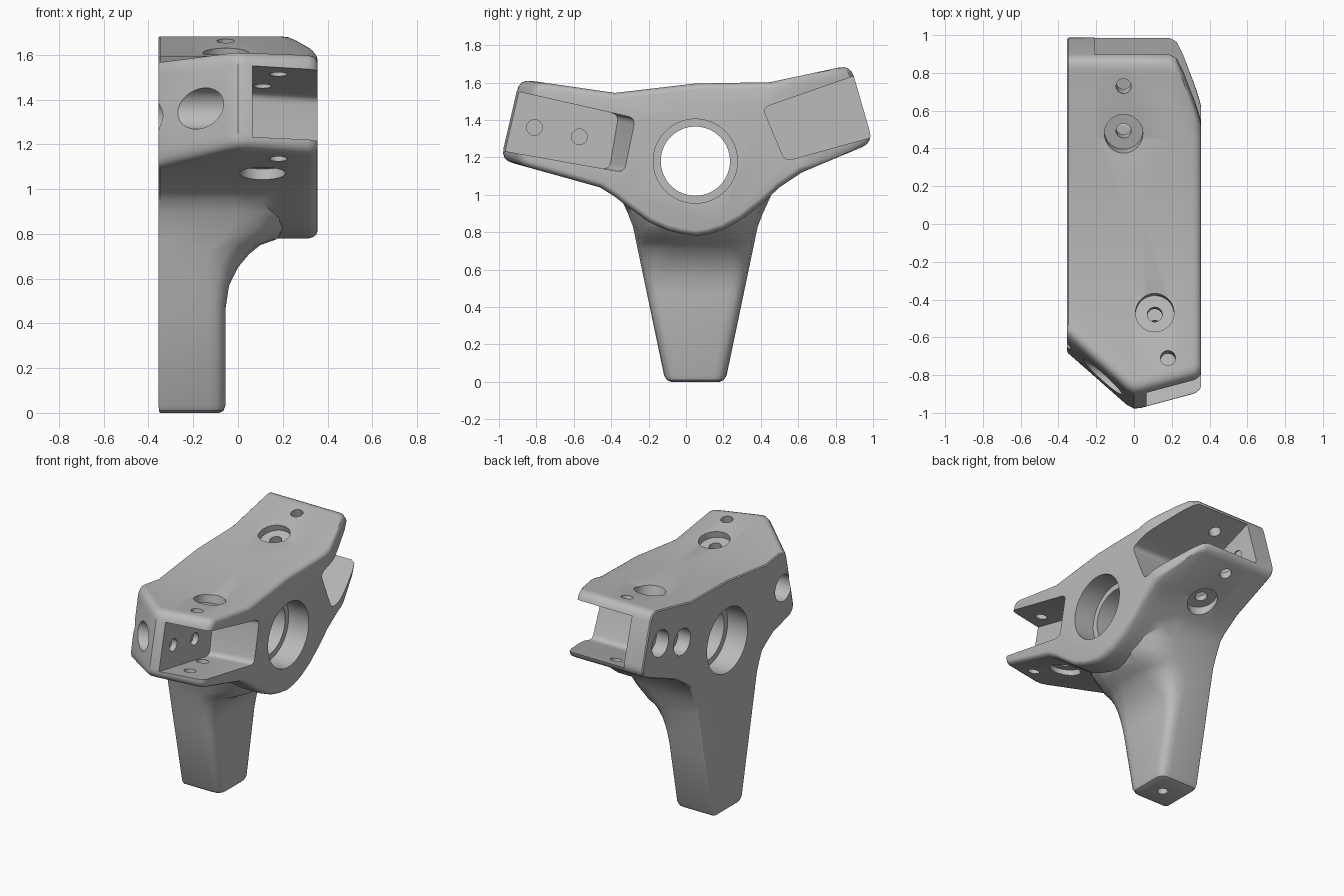
import bpy, bmesh, math
from mathutils import Vector

if "Cube" in bpy.data.objects:
    bpy.data.objects.remove(bpy.data.objects["Cube"])


def interp(pairs, x):
    for (x0, v0), (x1, v1) in zip(pairs, pairs[1:]):
        if x <= x1:
            return v0 + (v1 - v0) * (x - x0) / (x1 - x0)
    return pairs[-1][1]


def round_corner(prev, p, nxt, r, n=5):
    """Replace one 2D corner by a short curve."""
    p = Vector(p)
    a, b = Vector(prev) - p, Vector(nxt) - p
    a = p + a.normalized() * min(r, a.length * 0.45)
    b = p + b.normalized() * min(r, b.length * 0.45)
    ts = [i / (n - 1) for i in range(n)]
    return [a * (1 - t) ** 2 + p * 2 * t * (1 - t) + b * t * t for t in ts]


def round_polygon(pts, radii):
    out = []
    for i, p in enumerate(pts):
        if radii[i]:
            out += round_corner(pts[i - 1], p, pts[(i + 1) % len(pts)], radii[i])
        else:
            out.append(Vector(p))
    return out


def inset(pts, d):
    """Move a clockwise outline inward with mitred corners."""
    pts = [Vector(p) for p in pts]
    out = []
    for i, p in enumerate(pts):
        e1 = (p - pts[i - 1]).normalized()
        e2 = (pts[(i + 1) % len(pts)] - p).normalized()
        n1, n2 = Vector((e1.y, -e1.x)), Vector((e2.y, -e2.x))
        out.append(p + (n1 + n2) * (d / (1 + n1.dot(n2))))
    return out


def loft(name, rings):
    """Closed solid through matching rings, always wound outward."""
    verts = [Vector(p) for ring in rings for p in ring]
    n, m = len(rings[0]), len(rings)
    faces = [list(range(n))[::-1], [(m - 1) * n + i for i in range(n)]]
    for k in range(m - 1):
        for i in range(n):
            j = (i + 1) % n
            faces.append([k * n + i, k * n + j, k * n + n + j, k * n + n + i])
    volume = sum(verts[f[0]].dot(verts[f[i]].cross(verts[f[i + 1]]))
                 for f in faces for i in range(1, len(f) - 1))
    if volume < 0:
        faces = [f[::-1] for f in faces]
    me = bpy.data.meshes.new(name)
    me.from_pydata([tuple(v) for v in verts], [], faces)
    me.update()
    ob = bpy.data.objects.new(name, me)
    bpy.context.scene.collection.objects.link(ob)
    return ob


def rod(name, p, q, r, n=40):
    p, q = Vector(p), Vector(q)
    rot = (q - p).to_track_quat('Z', 'Y')
    ring = [rot @ Vector((r * math.cos(k), r * math.sin(k), 0))
            for k in (2 * math.pi * i / n for i in range(n))]
    return loft(name, [[p + v for v in ring], [q + v for v in ring]])


def extent(me):
    if not me.vertices:
        return 0
    return sum(max(v.co[k] for v in me.vertices) - min(v.co[k] for v in me.vertices)
               for k in range(3))


def combine(target, other, op):
    """Boolean; falls back to another solver if the body would be lost."""
    other.hide_render = True
    for solver in ('EXACT', 'MANIFOLD', 'FLOAT'):
        m = target.modifiers.new("combine", 'BOOLEAN')
        m.operation, m.object, m.solver = op, other, solver
        bpy.context.view_layer.update()
        dg = bpy.context.evaluated_depsgraph_get()
        me = bpy.data.meshes.new_from_object(target.evaluated_get(dg))
        target.modifiers.remove(m)
        if extent(me) > 0.97 * extent(target.data):
            target.data = me
            break
    bpy.data.objects.remove(other, do_unlink=True)


# Two-armed hub: side outline swept across the width, arm ends vary with x
FRONT_END = [(-0.355, -0.69), (-0.04, -0.968), (0, -0.99), (0.04, -0.985), (0.355, -0.9)]
BACK_END = [(-0.355, 1.0), (0.19, 1.0), (0.225, 0.98), (0.26, 0.91), (0.355, 0.66)]
UNDERSIDE = [(0.62, 1.12), (0.5, 1.04), (0.42, 0.965), (0.3, 0.87), (0.2, 0.815),
             (0.12, 0.79), (0.05, 0.78), (-0.02, 0.79), (-0.1, 0.81), (-0.2, 0.855),
             (-0.31, 0.935), (-0.38, 0.99), (-0.46, 1.04)]


def hub_section(x, d):
    f, b = interp(FRONT_END, x), interp(BACK_END, x)
    pts = [(-0.38, 1.545), (0.05, 1.595), (0.45, 1.602),
           (b - 0.12, 1.602 + 0.214 * (b - 0.57)), (b, 1.12 + 0.42 * (b - 0.62))]
    pts += UNDERSIDE
    pts += [(f, 1.04 - 0.278 * (f + 0.46)), (f + 0.1, 1.545 - 0.144 * (f + 0.48))]
    r = 0.065 - d
    radii = [0, 0, 0, r, r] + [0] * len(UNDERSIDE) + [r, r]
    return [(x, p.x, p.y) for p in round_polygon(inset(pts, d), radii)]


stations = [(-0.355, 0.007), (-0.348, 0), (-0.2, 0), (-0.04, 0), (0, 0), (0.04, 0),
            (0.19, 0), (0.225, 0), (0.26, 0), (0.315, 0), (0.332, 0.004),
            (0.345, 0.012), (0.352, 0.021), (0.355, 0.031)]
bracket = loft("bracket_body", [hub_section(x, d) for x, d in stations])

# Tapered leg flaring into the hub: (height, front edge x, corner radius, inset)
LEG = [(0, -0.055, 0.06, 0.03), (0.01, -0.055, 0.06, 0.01), (0.035, -0.055, 0.07, 0),
       (0.47, -0.055, 0.08, 0), (0.57, -0.04, 0.1, 0), (0.65, 0.0, 0.15, 0),
       (0.71, 0.05, 0.2, 0), (0.75, 0.1, 0.24, 0), (0.775, 0.17, 0.3, 0),
       (0.83, 0.23, 0.34, 0), (0.9, 0.27, 0.36, 0), (1.0, 0.28, 0.36, 0)]
leg_rings = []
for z, xf, r, d in LEG:
    spread = 0.209 * z + max(0, z - 0.85) * 0.25
    y0, y1 = -0.11 - spread + d, 0.21 + spread - d
    xb, xf = -0.355 + d * 0.2, xf - d
    outline = round_polygon([(xb, y0), (xf, y0), (xf, y1), (xb, y1)], [0.012, r, r, 0.012])
    leg_rings.append([(p.x, p.y, z) for p in outline])
combine(bracket, loft("leg", leg_rings), 'UNION')


# Open pockets in both arms
def pocket(outer, inner, x_floor, r):
    rings = []
    for x, pts in ((x_floor, inner), (0.355, outer), (0.5, outer)):
        rings.append([(x, p.x, p.y) for p in round_polygon(pts, [0, r, r, 0])])
    combine(bracket, loft("pocket_cutter", rings), 'DIFFERENCE')


pocket([(-1.2, 1.62), (-0.27, 1.41), (-0.33, 1.12), (-1.2, 1.275)],
       [(-1.2, 1.62), (-0.36, 1.43), (-0.41, 1.134), (-1.2, 1.275)], 0.065, 0.04)
back = [(1.2, 1.74), (0.41, 1.465), (0.53, 1.18), (1.2, 1.365)]
pocket(back, back, -0.21, 0.04)


def drill(p, q, r, n=40):
    combine(bracket, rod("drill_cutter", p, q, r, n), 'DIFFERENCE')


# Main bore with a seat on each side
drill((-0.6, 0.05, 1.18), (0.6, 0.05, 1.18), 0.185, 64)
drill((-0.6, 0.05, 1.18), (-0.2, 0.05, 1.18), 0.225, 64)
drill((0.2, 0.05, 1.18), (0.6, 0.05, 1.18), 0.225, 64)

# Sideways screw seats and their shallow holes on the pocket floors
for y, z, floor, wall, depth in ((-0.81, 1.36, -0.05, 0.065, 0.04),
                                 (-0.57, 1.31, -0.05, 0.065, 0.04),
                                 (0.55, 1.36, -0.26, -0.21, 0.008),
                                 (0.79, 1.44, -0.26, -0.21, 0.008)):
    drill((-0.6, y, z), (floor, y, z), 0.092)
    drill((wall - depth, y, z), (wall + 0.05, y, z), 0.042, 24)

# Upright screw holes, tilted with each arm; the inner ones have seats
for p, lean, seat in (((0.11, -0.47, 1.555), 0.2, True), ((0.18, -0.71, 1.59), 0.2, False),
                      ((-0.055, 0.48, 1.606), -0.3, True), ((-0.055, 0.73, 1.66), -0.3, False)):
    p, u = Vector(p), Vector((0, lean, 1))
    drill(p - u * 0.75, p + u * 0.2, 0.04, 24)
    if seat:
        drill(p - u * 0.045, p + u * 0.2, 0.102)
        drill(p - u * 0.75, p - u * 0.445, 0.102)

# Hole in the foot of the leg
drill((-0.2, 0.05, -0.1), (-0.2, 0.05, 0.3), 0.035, 24)

# Colour and shading
grey = bpy.data.materials.new("light grey")
grey.diffuse_color = (0.5, 0.5, 0.5, 1)
grey.use_nodes = True
grey.node_tree.nodes["Principled BSDF"].inputs["Base Color"].default_value = grey.diffuse_color
bracket.data.materials.clear()
bracket.data.materials.append(grey)
for f in bracket.data.polygons:
    f.material_index = 0
for ob in bpy.context.selected_objects:
    ob.select_set(False)
bracket.select_set(True)
bpy.context.view_layer.objects.active = bracket
bpy.ops.object.shade_smooth_by_angle(angle=math.radians(32))
